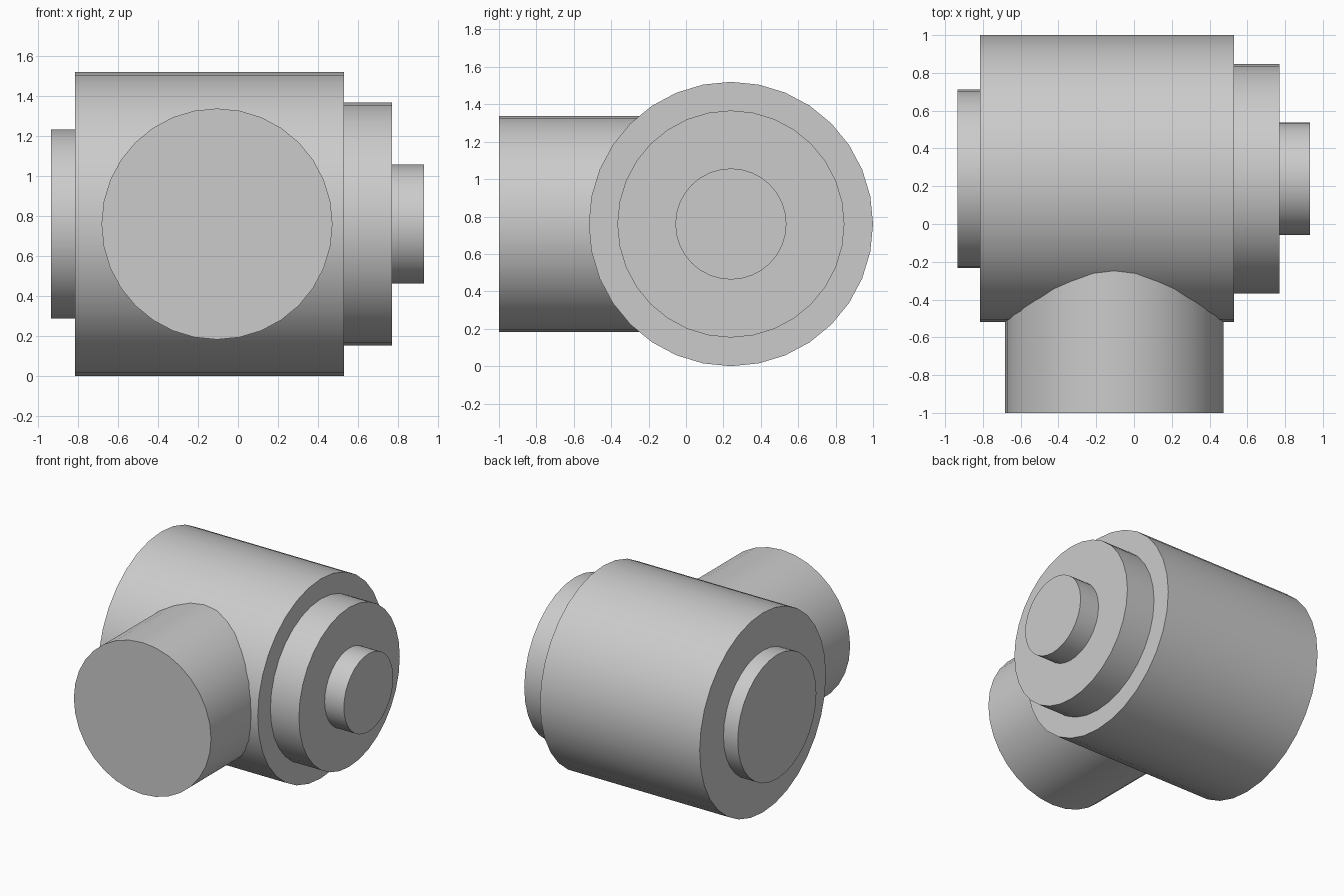
import bpy
import bmesh
import math
from mathutils import Matrix, Vector

cube = bpy.data.objects.get("Cube")
if cube:
    bpy.data.objects.remove(cube)

SIDES = 32

grey = bpy.data.materials.new("plain grey")
grey.use_nodes = True
colour = (0.6, 0.6, 0.6, 1)
grey.diffuse_color = colour
grey.node_tree.nodes["Principled BSDF"].inputs["Base Color"].default_value = colour


def turned_part(name, profile, origin, rotation):
    """Turn a (distance along axis, radius) profile into a capped solid."""
    bm = bmesh.new()
    rings = []
    for along, radius in profile:
        angles = [math.tau * i / SIDES for i in range(SIDES)]
        rings.append([bm.verts.new((radius * math.cos(a), radius * math.sin(a), along))
                      for a in angles])
    for low, high in zip(rings, rings[1:]):
        for i in range(SIDES):
            j = (i + 1) % SIDES
            bm.faces.new((low[i], low[j], high[j], high[i]))
    bm.faces.new(rings[0][::-1])
    bm.faces.new(rings[-1])
    bmesh.ops.recalc_face_normals(bm, faces=bm.faces)
    bmesh.ops.transform(bm, matrix=Matrix.Translation(origin) @ rotation, verts=bm.verts)

    mesh = bpy.data.meshes.new(name)
    bm.to_mesh(mesh)
    bm.free()
    mesh.materials.append(grey)
    obj = bpy.data.objects.new(name, mesh)
    bpy.context.collection.objects.link(obj)
    bpy.ops.object.select_all(action='DESELECT')
    obj.select_set(True)
    bpy.context.view_layer.objects.active = obj
    bpy.ops.object.shade_smooth_by_angle(angle=math.radians(30))
    return obj


# Main drum with a raised disc on one end and a stepped collar and stub on the other
turned_part(
    "stepped_drum",
    [(-0.935, 0.473), (-0.815, 0.473), (-0.815, 0.76), (0.53, 0.76),
     (0.53, 0.607), (0.77, 0.607), (0.77, 0.297), (0.932, 0.297)],
    Vector((0, 0.24, 0.76)), Matrix.Rotation(math.pi / 2, 4, 'Y'))

# Round branch leaving the drum towards the front, rooted inside it
turned_part(
    "front_branch", [(0, 0.578), (1, 0.578)],
    Vector((-0.105, 0, 0.76)), Matrix.Rotation(math.pi / 2, 4, 'X'))
